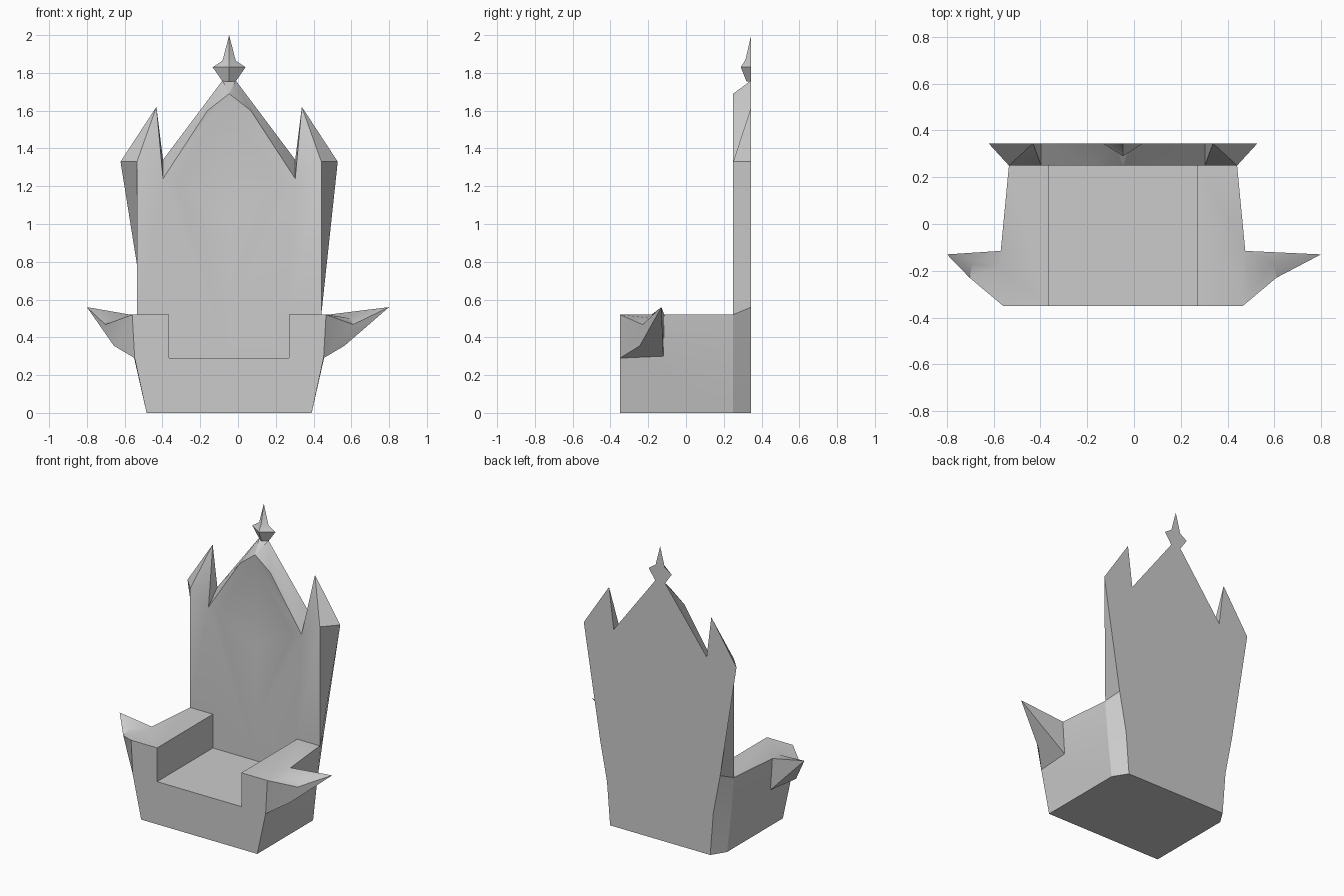
import bpy, bmesh

cube = bpy.data.objects.get("Cube")
if cube:
    bpy.data.objects.remove(cube, do_unlink=True)

AXIS = -0.047            # x of the symmetry plane
FRONT, MID, BACK = -0.35, 0.25, 0.345

stone = bpy.data.materials.new("grey_stone")
stone.use_nodes = True
stone.diffuse_color = (0.6, 0.6, 0.6, 1)
stone.node_tree.nodes["Principled BSDF"].inputs["Base Color"].default_value = (0.6, 0.6, 0.6, 1)


def build(name, points, faces, short_tip=0):
    """Make a part from its +x half and reflect it across the symmetry plane."""
    bm = bmesh.new()
    for side in (1, -1):
        verts = {k: bm.verts.new((side * x, y, z)) for k, (x, y, z) in points.items()}
        for face in faces:
            loop = [verts[k] for k in face.split()]
            bm.faces.new(loop if side > 0 else loop[::-1])
        if side < 0 and short_tip:
            verts["tip"].co.x += short_tip
    bmesh.ops.remove_doubles(bm, verts=bm.verts, dist=0.0005)
    bmesh.ops.recalc_face_normals(bm, faces=bm.faces)
    mesh = bpy.data.meshes.new(name)
    bm.to_mesh(mesh)
    bm.free()
    mesh.materials.append(stone)
    obj = bpy.data.objects.new(name, mesh)
    obj.location.x = AXIS
    bpy.context.collection.objects.link(obj)
    bpy.ops.object.select_all(action="DESELECT")
    obj.select_set(True)
    bpy.context.view_layer.objects.active = obj
    bpy.ops.object.shade_smooth_by_angle(angle=0.5)
    return obj


# Seat block with armrests and their pointed side horns
seat = {
    "c0": (0, FRONT, 0), "c1": (0, FRONT, 0.29), "cb0": (0, MID, 0), "cb1": (0, MID, 0.29),
    "in0": (0.317, FRONT, 0.29), "in1": (0.317, FRONT, 0.52),
    "inb0": (0.317, MID, 0.29), "inb1": (0.317, MID, 0.52),
    "foot": (0.437, FRONT, 0), "hip": (0.5, FRONT, 0.29), "arm": (0.513, FRONT, 0.52),
    "bfoot": (0.437, MID, 0), "bhip": (0.47, MID, 0.29), "barm": (0.488, MID, 0.52),
    "low": (0.61, -0.245, 0.355), "mid": (0.656, -0.23, 0.468), "ridge": (0.645, -0.17, 0.5),
    "tip": (0.847, -0.13, 0.56), "heel": (0.505, -0.12, 0.3),
    "neck": (0.523, -0.183, 0.52), "root": (0.523, -0.115, 0.52),
}
build("seat_and_armrests", seat, [
    "c0 foot hip arm in1 in0 c1",           # front
    "c1 in0 inb0 cb1", "in0 in1 inb1 inb0",  # cushion area and inner arm wall
    "in1 arm neck root barm inb1",          # arm top
    "foot bfoot bhip heel hip", "heel bhip barm root",
    "c0 cb0 bfoot foot",                    # underside
    "hip low mid arm", "arm mid ridge neck", "mid low tip", "mid tip ridge",
    "hip heel tip low", "ridge tip root neck", "heel root tip",
], short_tip=0.094)

# Backrest with flared sides, crown points and a sunken front panel
backrest = {
    "s0": (0, MID, 0.29), "s1": (0.317, MID, 0.29), "s2": (0.317, MID, 0.52),
    "f0": (0.437, MID, 0), "f1": (0.47, MID, 0.29), "f2": (0.488, MID, 0.52),
    "f3": (0.488, MID, 1.33), "valley": (0.35, MID, 1.24), "arch": (0.115, MID, 1.6),
    "peak": (0, MID, 1.69), "corner": (0.28, MID, 1.225), "point": (0, MID, 0.55),
    "sunk_top": (0, MID + 0.03, 1.58), "sunk": (0, MID + 0.035, 1.05),
    "b0": (0.377, BACK, 0), "b1": (0.4, BACK, 0.29), "b2": (0.452, BACK, 0.56),
    "b3": (0.575, BACK, 1.33), "spire": (0.385, BACK, 1.62), "notch": (0.35, BACK, 1.34),
    "top": (0.035, BACK, 1.76), "ctop": (0, BACK, 1.76), "cb": (0, BACK, 0), "cf": (0, MID, 0),
}
build("backrest", backrest, [
    "s0 s1 s2 f2 f3 valley corner point",                            # front
    "peak arch valley corner sunk_top", "corner sunk sunk_top", "corner point sunk",
    "f0 b0 b1 f1", "f1 b1 b2 f2", "f2 b2 b3 f3",                     # sides
    "f3 b3 spire", "f3 spire valley", "valley spire notch",          # crown
    "valley notch top arch", "arch top peak", "peak top ctop",
    "cb ctop top notch spire b3 b2 b1 b0", "cf cb b0 f0",            # back and underside
])

# Faceted ornament on the peak
finial = {
    "base": (0.035, BACK, 1.755), "wide": (0.087, BACK, 1.83), "neck": (0.035, BACK, 1.865),
    "tip": (0, BACK, 2.0), "cbase": (0, BACK, 1.755),
    "fbase": (0, 0.32, 1.755), "nose": (0, 0.29, 1.83), "brow": (0, 0.315, 1.87),
}
build("finial", finial, [
    "fbase base wide nose", "nose wide neck brow", "brow neck tip",
    "cbase tip neck wide base", "fbase cbase base",
])
